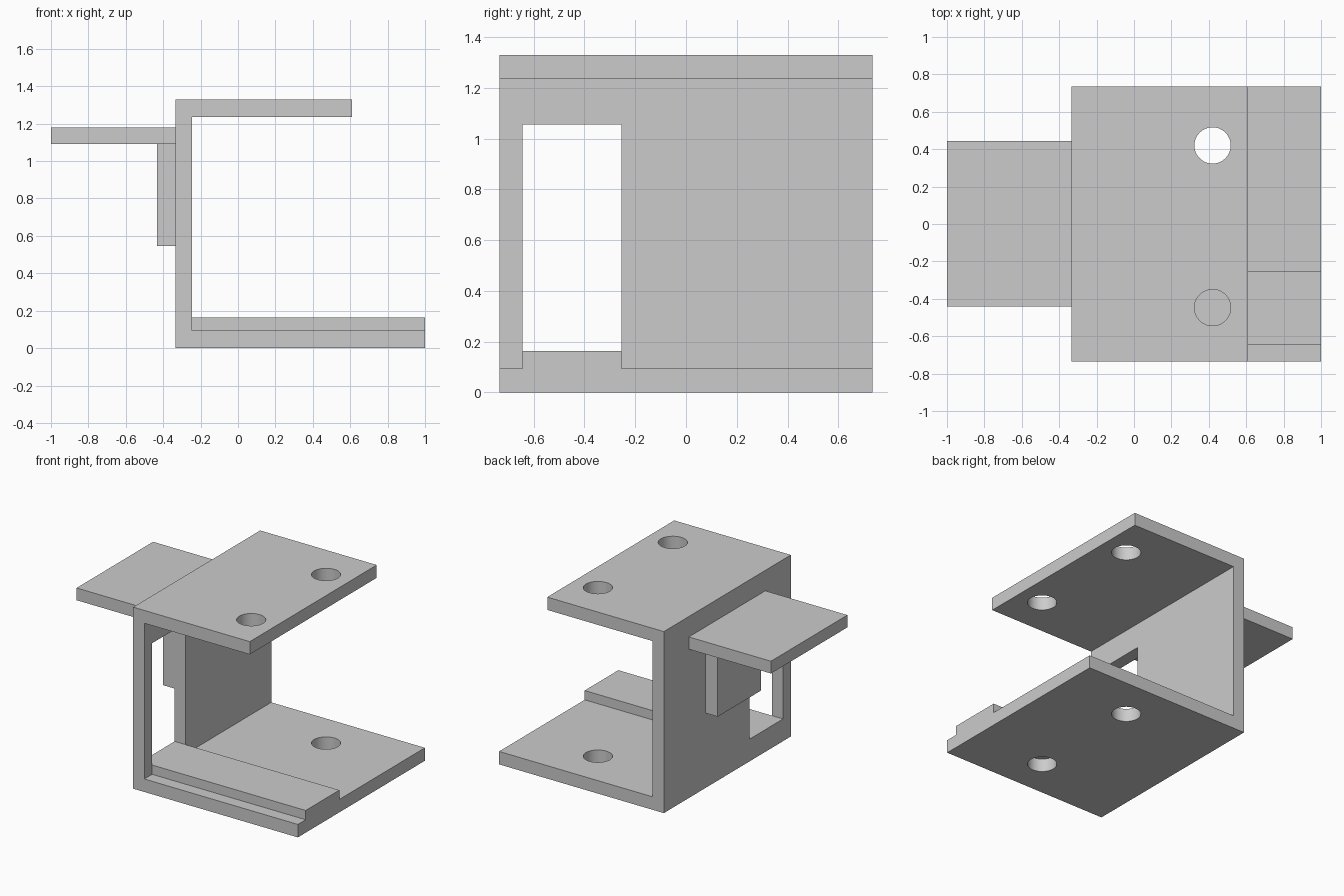
import bpy, bmesh

if "Cube" in bpy.data.objects:
    bpy.data.objects.remove(bpy.data.objects["Cube"])

HALF_W = 0.735   # half width of the bracket along y


def finish(name, bm):
    bmesh.ops.recalc_face_normals(bm, faces=bm.faces[:])
    mesh = bpy.data.meshes.new(name)
    bm.to_mesh(mesh)
    bm.free()
    obj = bpy.data.objects.new(name, mesh)
    bpy.context.collection.objects.link(obj)
    return obj


def box(name, lo, hi):
    bm = bmesh.new()
    bmesh.ops.create_cube(bm, size=1)
    for v in bm.verts:
        v.co = [(a + b) / 2 + c * (b - a) for a, b, c in zip(lo, hi, v.co)]
    return finish(name, bm)


def extrude_profile(name, points, y0, y1):
    bm = bmesh.new()
    face = bm.faces.new([bm.verts.new((x, y0, z)) for x, z in points])
    new = bmesh.ops.extrude_face_region(bm, geom=[face])["geom"]
    verts = [g for g in new if isinstance(g, bmesh.types.BMVert)]
    bmesh.ops.translate(bm, verts=verts, vec=(0, y1 - y0, 0))
    return finish(name, bm)


def cut(target, cutter):
    cutter.hide_render = True
    mod = target.modifiers.new(cutter.name, 'BOOLEAN')
    mod.operation = 'DIFFERENCE'
    mod.solver = 'EXACT'
    mod.object = cutter
    bpy.context.view_layer.objects.active = target
    bpy.ops.object.modifier_apply(modifier=mod.name)
    bpy.data.objects.remove(cutter)


# C-shaped bracket: bottom plate, wall and shorter top plate
profile = [(-0.335, 0), (1, 0), (1, 0.095), (-0.245, 0.095),
           (-0.245, 1.236), (0.61, 1.236), (0.61, 1.33), (-0.335, 1.33)]
bracket = extrude_profile("bracket", profile, -HALF_W, HALF_W)

# Tall window in the wall
cut(bracket, box("window_cutter", (-0.5, -0.645, 0.163), (-0.1, -0.255, 1.055)))

# Two screw holes through both plates
for y in (0.42, -0.447):
    bpy.ops.mesh.primitive_cylinder_add(vertices=64, radius=0.097, depth=2,
                                        location=(0.42, y, 0.65))
    hole = bpy.context.object
    hole.name = "hole_cutter"
    cut(bracket, hole)

# Raised rib on the bottom plate, closing the front lower hole from above
rib = box("floor_rib", (-0.245, -0.645, 0.095), (1, -0.255, 0.163))

# Shelf on the outside of the wall and the block supporting it
shelf = box("outer_shelf", (-1, -0.44, 1.09), (-0.335, 0.445, 1.18))
support = box("shelf_support", (-0.432, -0.25, 0.547), (-0.335, 0.25, 1.09))

# Smooth hole walls, crisp edges
bpy.ops.object.select_all(action='DESELECT')
for obj in (bracket, rib, shelf, support):
    obj.select_set(True)
bpy.context.view_layer.objects.active = bracket
bpy.ops.object.shade_smooth_by_angle()
